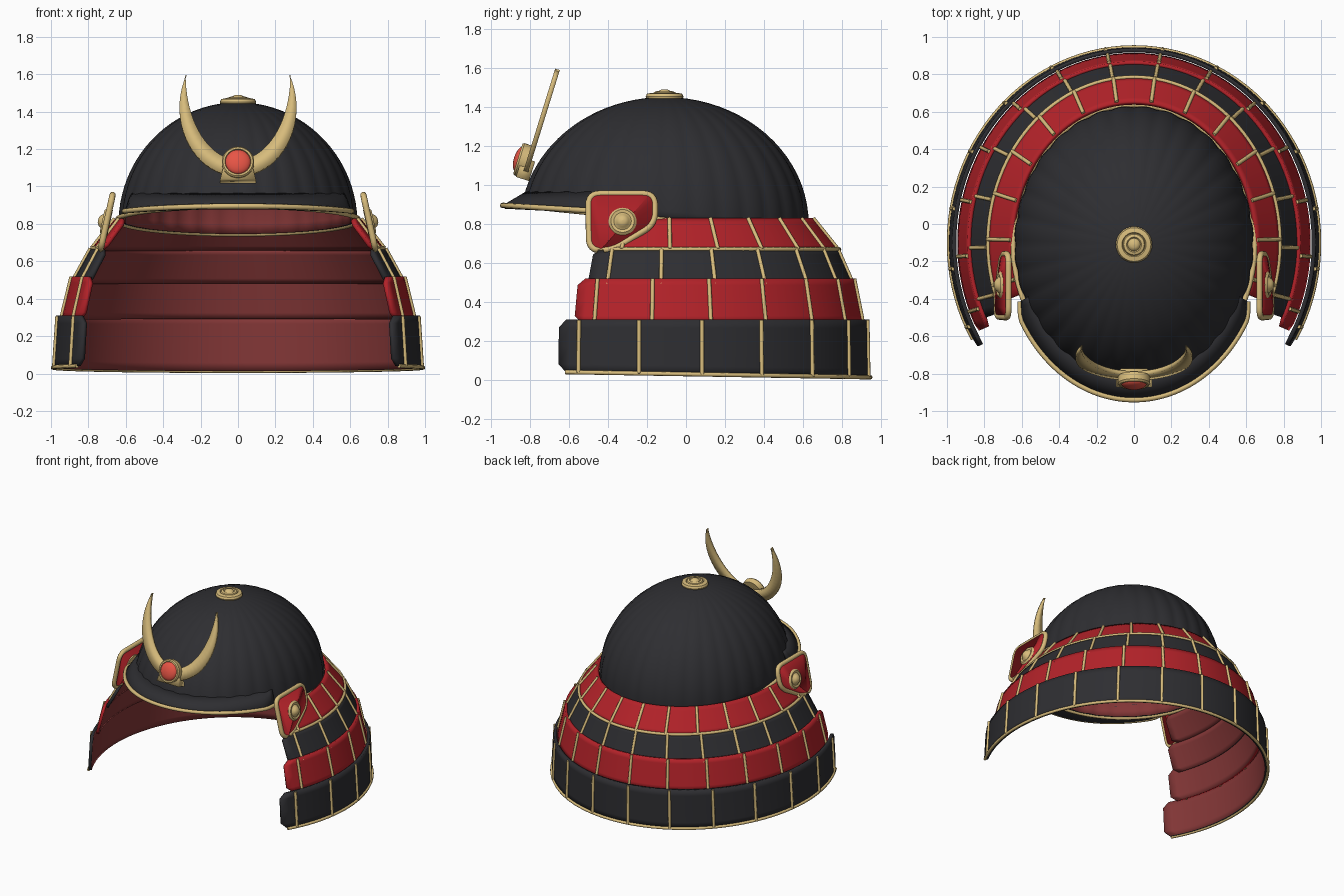
import bpy, bmesh
from math import sin, cos, pi, radians, sqrt
from mathutils import Vector

if "Cube" in bpy.data.objects:
    bpy.data.objects.remove(bpy.data.objects["Cube"])

CY = -0.11  # centre of the bowl in y


def mat(name, c):
    m = bpy.data.materials.new(name)
    m.diffuse_color = (*c, 1)
    m.use_nodes = True
    m.node_tree.nodes["Principled BSDF"].inputs["Base Color"].default_value = m.diffuse_color
    return m


BLACK = mat("black_lacquer", (0.027, 0.027, 0.031))
RED = mat("red_lacquer", (0.45, 0.016, 0.022))
LINING = mat("lining_red", (0.23, 0.038, 0.038))
GOLD = mat("gold", (0.68, 0.5, 0.2))
JEWEL = mat("jewel_red", (0.8, 0.09, 0.06))


def mesh(name, verts, faces, mats, thick=0, offset=-1):
    me = bpy.data.meshes.new(name)
    me.from_pydata(verts, [], faces)
    ob = bpy.data.objects.new(name, me)
    bpy.context.collection.objects.link(ob)
    for m in mats:
        me.materials.append(m)
    if thick:
        s = ob.modifiers.new("shell", 'SOLIDIFY')
        s.thickness, s.offset = thick, offset
        s.material_offset = len(mats) - 1
    bpy.ops.object.select_all(action='DESELECT')
    ob.select_set(True)
    bpy.context.view_layer.objects.active = ob
    bpy.ops.object.shade_smooth_by_angle(angle=radians(35))
    return ob


def grid(name, rows, mats, thick=0, closed=False):
    n = len(rows[0])
    verts = [p for r in rows for p in r]
    faces = [(j * n + i, j * n + (i + 1) % n, (j + 1) * n + (i + 1) % n, (j + 1) * n + i)
             for j in range(len(rows) - 1) for i in range(n if closed else n - 1)]
    return mesh(name, verts, faces, mats, thick)


def tubes(name, paths, r, cyclic=False):
    cu = bpy.data.curves.new(name, 'CURVE')
    cu.dimensions = '3D'
    cu.bevel_depth, cu.bevel_resolution, cu.use_fill_caps = r, 2, True
    for path in paths:
        s = cu.splines.new('POLY')
        s.points.add(len(path) - 1)
        for p, q in zip(s.points, path):
            p.co = (*q, 1)
        s.use_cyclic_u = cyclic
    cu.materials.append(GOLD)
    ob = bpy.data.objects.new(name, cu)
    bpy.context.collection.objects.link(ob)


def lathe(name, profile, loc, axis, m, seg=32):
    # revolve (radius, height) points around an axis
    q = Vector(axis).to_track_quat('Z', 'Y')
    rows = [[Vector(loc) + q @ Vector((r * cos(2 * pi * i / seg), r * sin(2 * pi * i / seg), h))
             for i in range(seg)] for r, h in profile]
    grid(name, rows, [m], closed=True)


def rounded(pts, rad):
    out = []
    for i, p in enumerate(pts):
        p, a, b = Vector(p), Vector(pts[i - 1]), Vector(pts[(i + 1) % len(pts)])
        a, b = p + (a - p).normalized() * rad, p + (b - p).normalized() * rad
        out += [a * (1 - t) ** 2 + p * 2 * t * (1 - t) + b * t * t for t in (k / 6 for k in range(7))]
    return out


def spread(a, b, n):
    return [a + (b - a) * i / (n - 1) for i in range(n)]


# Bowl: ribbed half ellipsoid with a sloping rim
RIBS, PER = 32, 6


def rim_z(a):
    return 0.82 - 0.1 * 0.74 * sin(a)


def bowl(a, z, k=1.0):
    f = k * sqrt(max(0, 1 - (max(z - 0.8, 0) / 0.65) ** 2))
    return Vector((0.64 * f * cos(a), CY + 0.74 * f * sin(a), z))


angs = [2 * pi * i / (RIBS * PER) for i in range(RIBS * PER)]
rows = []
for t in spread(0, 1, 22):
    ring = []
    for a in angs:
        z = rim_z(a) + (1.4495 - rim_z(a)) * sin(t * pi / 2)
        ring.append(bowl(a, z, 0.99 + 0.012 * abs(sin(a * RIBS / 2))))
    rows.append(ring)
grid("bowl", rows, [BLACK, LINING], 0.02, closed=True)
tubes("bowl_rim", [[bowl(a, rim_z(a), 1.01) for a in angs[::3]]], 0.014, True)

# Top knob
lathe("top_knob", [(0, -.02), (.09, -.02), (.097, .005), (.09, .02), (.065, .025), (.06, .018), (.055, .028),
                   (.04, .033), (.034, .026), (.028, .036), (.015, .042), (0, .043)], (0, CY, 1.447), (0, 0, 1), GOLD)

# Visor brim
va = spread(radians(203), radians(337), 60)


def brim(a, v):
    end = min(1, 0.45 + min(a - va[0], va[-1] - a) / radians(10))
    w = (1 - v) * end
    p = bowl(a, 0.965, 0.995)
    o = Vector((0.69 * cos(a), CY + 0.83 * sin(a), 0.845 - 0.05 * sin(a)))
    return p.lerp(o, w) if v > 0 else bowl(a, o.z).lerp(o, end)


grid("visor", [[brim(a, v) for a in va] for v in (0, 0.5, 1)], [BLACK], 0.02)
tubes("visor_edge", [[brim(a, 0) for a in va]], 0.014)


# Neck guard tiers: bottom and top as (z, rx, ry), overhang angle at the front
def tier(name, bot, top, over, m, bead):
    def pt(a, v, out=0):
        z, rx, ry = (b + (t - b) * v for b, t in zip(bot, top))
        y = -0.1 + (ry + out) * sin(a)
        return Vector(((rx + out) * cos(a), y, z - (0.017 * y * (1 - v) if bead and v < 1 and bot[0] < .1 else 0)))
    rows = []
    for v in (0, 0.15, 0.5, 0.85, 1):
        o = radians(over - (2.4 if v in (0, 1) else 0))
        rows.append([pt(a, v) for a in spread(-o, pi + o, 73)])
    grid(name, rows, [m, LINING], 0.022)
    o = radians(over - 6.5)
    tubes(name + "_laces", [[pt(a, v, 0.003) for v in (0.0, 0.5, 0.99)] for a in spread(-o, pi + o, 14)], 0.0105)
    if bead:
        o = radians(over - 2.4)
        tubes(name + "_bead", [[pt(a, 0) for a in spread(-o, pi + o, 73)]], 0.011)


tier("neck_tier_1", (.67, .78, .885), (.83, .655, .755), 21.5, RED, True)
tier("neck_tier_2", (.49, .885, .965), (.67, .785, .885), 24.8, BLACK, False)
tier("neck_tier_3", (.295, .945, 1.015), (.52, .89, .97), 27.8, RED, False)
tier("neck_tier_4", (.03, .99, 1.045), (.31, .972, 1.04), 32.0, BLACK, True)

# Turned-back side flaps with rosettes
flap = rounded([(-.495, .665), (-.5, .955), (-.16, .955), (-.16, .80), (-.38, .665)], 0.06)
for s, side in ((1, "right"), (-1, "left")):
    pts = [Vector((s * (0.70 - 0.22 * (z - 0.82)), y, z)) for y, z in flap]
    mesh("flap_" + side, pts, [range(len(pts))], [RED], 0.025, 0)
    tubes("flap_rim_" + side, [pts], 0.017, True)
    lathe("flap_rosette_" + side, [(0, -.02), (.07, -.02), (.072, .012), (.06, .024), (.045, .02), (.036, .026),
                                   (.03, .036), (.015, .045), (0, .047)],
          (s * 0.703, -0.325, 0.81), (s, 0, 0.22), GOLD)


# Crescent crest on a sloping plane
def crest(x, z, y0=-0.78):
    return Vector((x, y0 + 0.31 * (z - 1.2), z))


outer = [crest(.313 * cos(a), 1.42 + .365 * sin(a)) for a in spread(radians(-208), radians(28), 40)]
inner = [crest(.28 * cos(a), 1.592 + .452 * sin(a)) for a in spread(-pi, 0, 40)]
n = len(outer)
mesh("crest_crescent", outer + inner, [(i, i + 1, n + i + 1, n + i) for i in range(n - 1)], [GOLD], 0.025, 0)
base = [crest(x, z, -0.785) for x, z in ((-.095, 1.03), (.095, 1.03), (.07, 1.13), (-.07, 1.13))]
mesh("crest_base", base, [(0, 1, 2, 3)], [GOLD], 0.07, 0)
front = (0, -1, 0.31)
lathe("crest_ring", [(0, -.02), (.085, -.02), (.087, .02), (.08, .03), (.07, .03), (.066, .02), (0, .02)],
      crest(0, 1.125, -0.81), front, GOLD)
lathe("crest_jewel", [(.068 * cos(t), .02 + .03 * sin(t)) for t in spread(0, pi / 2, 8)],
      crest(0, 1.125, -0.81), front, JEWEL)
